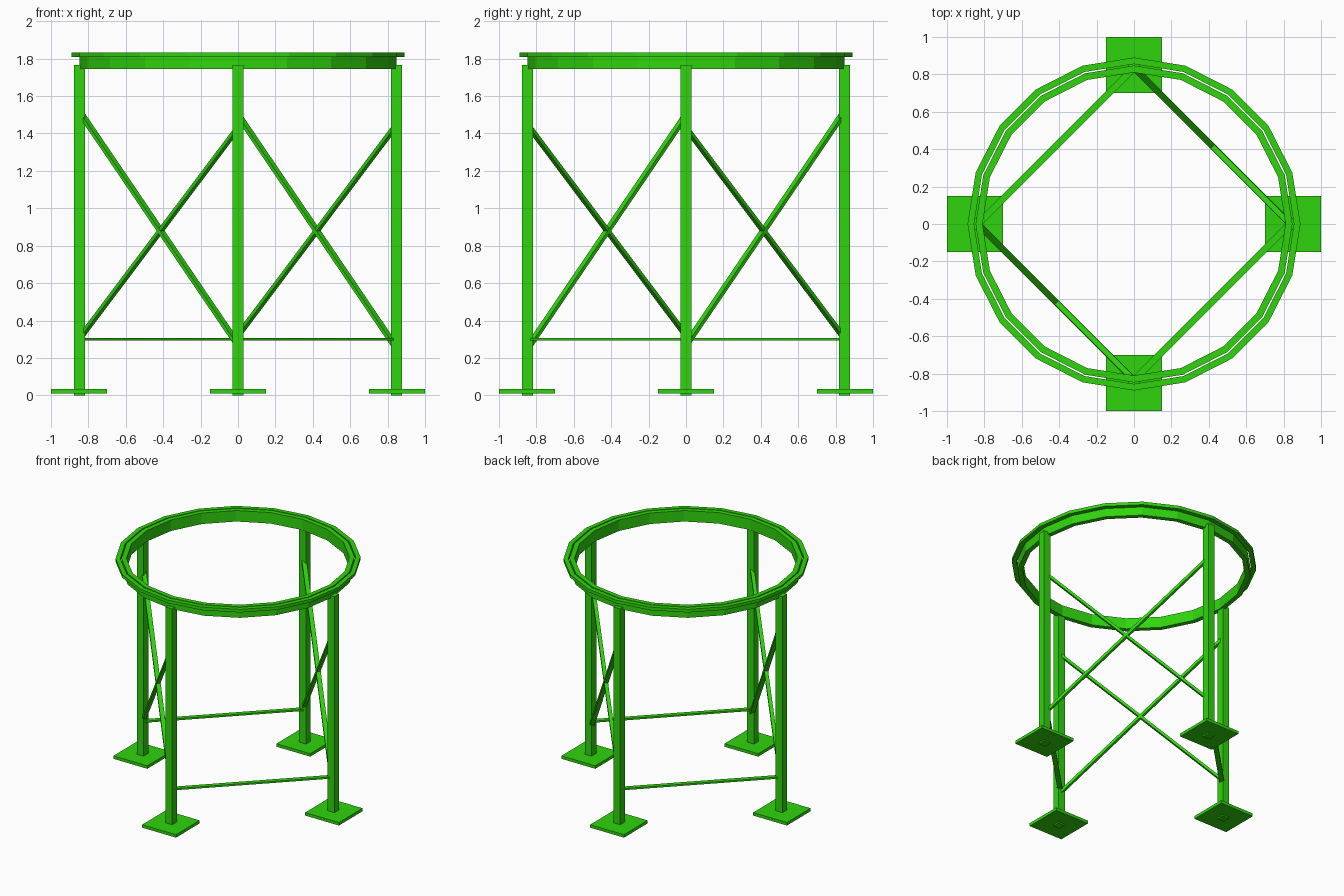
import bpy, bmesh, math
from mathutils import Vector, Matrix

cube = bpy.data.objects.get("Cube")
if cube:
    bpy.data.objects.remove(cube, do_unlink=True)

# Single painted-steel colour
green = bpy.data.materials.new("bright green")
green.use_nodes = True
colour = (0.03, 0.66, 0.004, 1)
green.diffuse_color = colour
green.node_tree.nodes["Principled BSDF"].inputs["Base Color"].default_value = colour

RADIUS = 0.847
LEG = 0.06


def add_object(name, bm):
    bmesh.ops.recalc_face_normals(bm, faces=bm.faces)
    mesh = bpy.data.meshes.new(name)
    bm.to_mesh(mesh)
    bm.free()
    mesh.materials.append(green)
    obj = bpy.data.objects.new(name, mesh)
    bpy.context.collection.objects.link(obj)
    return obj


def box(name, centre, size, rotation=Matrix.Identity(4)):
    bm = bmesh.new()
    matrix = Matrix.Translation(centre) @ rotation @ Matrix.Diagonal((*size, 1))
    bmesh.ops.create_cube(bm, size=1, matrix=matrix)
    return add_object(name, bm)


def bar(name, start, end, width, thickness):
    """Flat bar between two points, its width kept horizontal."""
    along = (end - start).normalized()
    side = Vector((0, 0, 1)).cross(along).normalized()
    up = along.cross(side)
    rotation = Matrix((along, side, up)).transposed().to_4x4()
    return box(name, (start + end) / 2, ((end - start).length, width, thickness), rotation)


def ring(name, inner, outer, bottom, top, sides=20):
    """Faceted ring with a rectangular section."""
    bm = bmesh.new()
    section = [(inner, bottom), (outer, bottom), (outer, top), (inner, top)]
    loops = []
    for i in range(sides):
        a = math.tau * i / sides
        loops.append([bm.verts.new((r * math.cos(a), r * math.sin(a), z)) for r, z in section])
    for i in range(sides):
        here, there = loops[i], loops[(i + 1) % sides]
        for j in range(4):
            k = (j + 1) % 4
            bm.faces.new((here[j], there[j], there[k], here[k]))
    return add_object(name, bm)


# Top ring: deep inner band with an outer flange
ring("ring_band", 0.81, 0.847, 1.745, 1.833)
ring("ring_flange", 0.855, 0.89, 1.808, 1.833)

# Four legs on square foot plates
feet = {"left": Vector((1, 0, 0)), "back": Vector((0, 1, 0)),
        "right": Vector((-1, 0, 0)), "front": Vector((0, -1, 0))}
for side, direction in feet.items():
    p = direction * RADIUS
    box(side + "_leg", p + Vector((0, 0, 0.8825)), (LEG, LEG, 1.765))
    box(side + "_foot_plate", direction * 0.85 + Vector((0, 0, 0.022)), (0.3, 0.3, 0.024))


def at(side, z, radius=0.835):
    return feet[side] * radius + Vector((0, 0, z))


# Crossed braces on two opposite bays
for high, low in (("right", "front"), ("back", "left")):
    bay = high + "_" + low
    bar(bay + "_falling_brace", at(high, 1.5), at(low, 0.27), 0.034, 0.02)
    bar(bay + "_rising_brace", at(high, 0.32), at(low, 1.43), 0.028, 0.02)

# Low tie bars on the other two bays
for a, b in (("front", "left"), ("right", "back")):
    bar(a + "_" + b + "_tie_bar", at(a, 0.3), at(b, 0.3), 0.036, 0.013)
